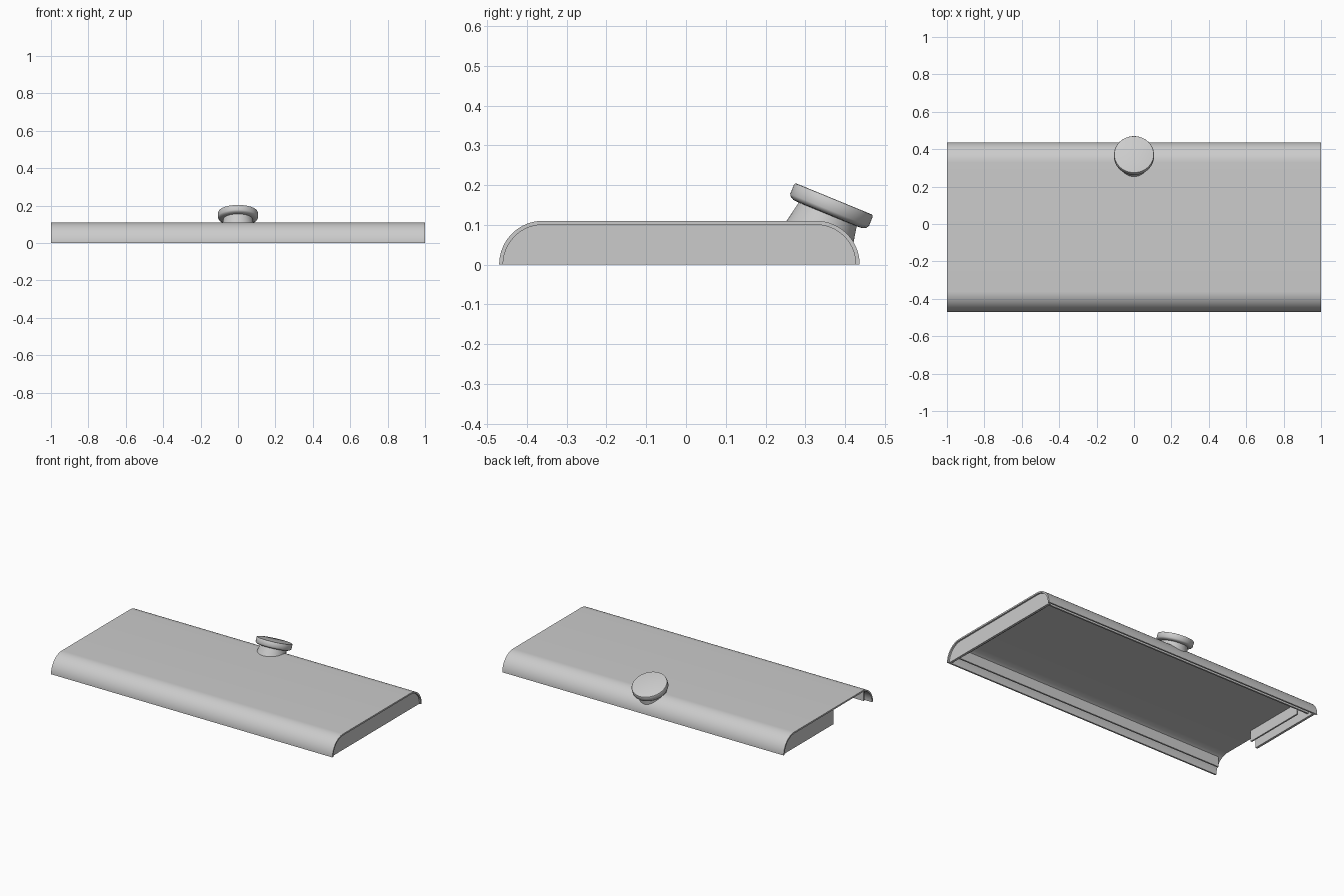
import bpy, bmesh, math
from mathutils import Vector, Matrix

if "Cube" in bpy.data.objects:
    bpy.data.objects.remove(bpy.data.objects["Cube"], do_unlink=True)

grey = bpy.data.materials.new("plain grey")
grey.use_nodes = True
colour = (0.6, 0.6, 0.6, 1)
grey.diffuse_color = colour
grey.node_tree.nodes["Principled BSDF"].inputs["Base Color"].default_value = colour

FRONT, BACK, HEIGHT, WALL = -0.47, 0.437, 0.11, 0.01
SEGMENTS = 20


def finish(name, bm, smooth=True):
    bmesh.ops.recalc_face_normals(bm, faces=bm.faces)
    mesh = bpy.data.meshes.new(name)
    bm.to_mesh(mesh)
    bm.free()
    mesh.materials.append(grey)
    obj = bpy.data.objects.new(name, mesh)
    bpy.context.collection.objects.link(obj)
    if smooth:
        bpy.ops.object.select_all(action="DESELECT")
        obj.select_set(True)
        bpy.context.view_layer.objects.active = obj
        bpy.ops.object.shade_smooth_by_angle(angle=math.radians(35))
    return obj


def arch(inset):
    """Flat-topped arch outline in y and z, from front foot to back foot."""
    r = HEIGHT - inset
    steps = [i / SEGMENTS * math.pi / 2 for i in range(SEGMENTS + 1)]
    front = [(FRONT + HEIGHT - r * math.cos(a), r * math.sin(a)) for a in steps]
    back = [(BACK - HEIGHT + r * math.cos(a), r * math.sin(a)) for a in reversed(steps)]
    return front + back


def prism(name, outline, x0, x1, y_min=None):
    """Extrude a y-z outline along x, optionally trimmed at y_min."""
    bm = bmesh.new()
    face = bm.faces.new([bm.verts.new((x0, y, z)) for y, z in outline])
    ext = bmesh.ops.extrude_face_region(bm, geom=[face], use_keep_orig=True)
    verts = [g for g in ext["geom"] if isinstance(g, bmesh.types.BMVert)]
    bmesh.ops.translate(bm, verts=verts, vec=(x1 - x0, 0, 0))
    if y_min is not None:
        cut = bmesh.ops.bisect_plane(bm, geom=bm.verts[:] + bm.edges[:] + bm.faces[:],
                                     plane_co=(0, y_min, 0), plane_no=(0, -1, 0), clear_outer=True)
        edges = [g for g in cut["geom_cut"] if isinstance(g, bmesh.types.BMEdge)]
        bmesh.ops.holes_fill(bm, edges=edges)
    return finish(name, bm)


def box(name, low, high):
    low, high = Vector(low), Vector(high)
    bm = bmesh.new()
    bmesh.ops.create_cube(bm, size=1, matrix=Matrix.Translation((low + high) / 2)
                          @ Matrix.Diagonal((*(high - low), 1)))
    return finish(name, bm, False)


# Curved cover and its end panels, the right one stopping short of the front
prism("cover_shell", arch(0) + arch(WALL)[::-1], -1, 1)
prism("left_end_panel", arch(WALL), 0.975, 0.99)
prism("right_end_panel", arch(WALL), -0.99, -0.975, y_min=-0.083)

# Ribs hanging inside the cover
box("front_rib", (-0.975, -0.42, 0.02), (0.975, -0.41, 0.085))
box("back_rib", (-0.975, 0.377, 0.02), (0.975, 0.387, 0.085))
box("left_rib", (0.94, -0.36, 0.03), (0.95, 0.327, 0.102))
box("right_rib", (-0.95, -0.083, 0.03), (-0.94, 0.327, 0.102))

# Tilted knob
TILT = Matrix.Translation((0, 0.3725, 0.165)) @ Matrix.Rotation(math.radians(-22.3), 4, "X")
SIDES = 64


def ring(bm, radius, height):
    return [bm.verts.new(TILT @ Vector((radius * math.cos(a), radius * math.sin(a), height)))
            for a in (2 * math.pi * i / SIDES for i in range(SIDES))]


def bridge(bm, rings):
    for lower, upper in zip(rings, rings[1:]):
        for i in range(SIDES):
            j = (i + 1) % SIDES
            bm.faces.new((lower[i], lower[j], upper[j], upper[i]))


def inside_cover(p):
    """True once a point has sunk into the thickness of the cover."""
    r = HEIGHT - WALL / 2
    y = p.y - (BACK - HEIGHT)
    return p.z < (math.sqrt(max(r * r - y * y, 0)) if y > 0 else r)


# Cap with softened rims
bm = bmesh.new()
cap = [(0.08, -0.042), (0.094, -0.041), (0.103, -0.036), (0.107, -0.03),
       (0.107, -0.005), (0.105, -0.001), (0.102, 0)]
rings = [ring(bm, r, h) for r, h in cap]
bridge(bm, rings)
bm.faces.new(rings[0])
bm.faces.new(rings[-1])
finish("knob_cap", bm)

# Flared neck whose foot follows the cover
bm = bmesh.new()
top = ring(bm, 0.078, -0.038)
foot = ring(bm, 0.098, -0.14)
for t, f in zip(top, foot):
    start, way = t.co.copy(), f.co - t.co
    f.co = next((start + way * k / 100 for k in range(101) if inside_cover(start + way * k / 100)), f.co)
bridge(bm, [foot, top])
finish("knob_neck", bm)
